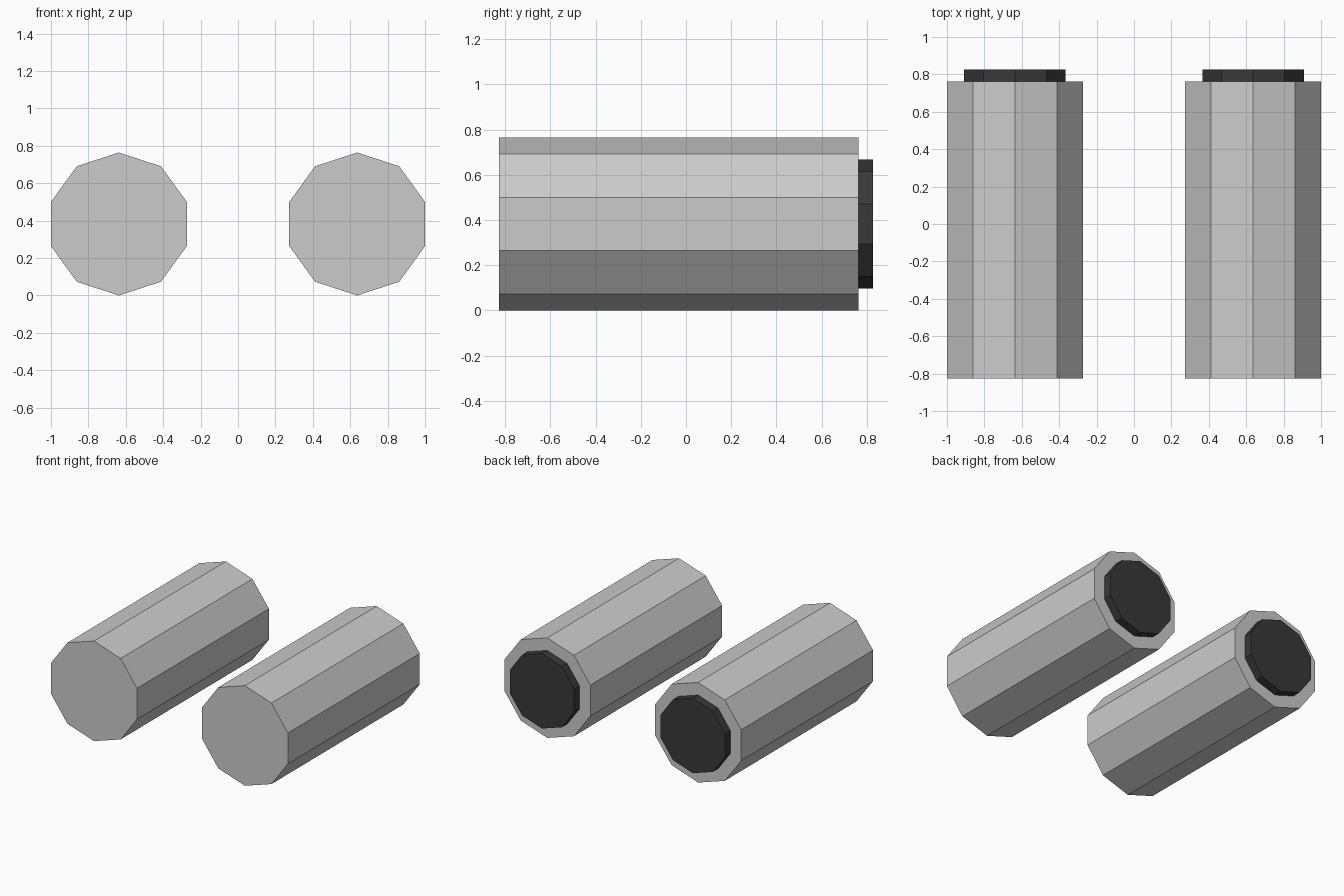
import bpy
from math import pi

if "Cube" in bpy.data.objects:
    bpy.data.objects.remove(bpy.data.objects["Cube"])

SIDES = 10
X, Z = 0.637, 0.382          # axis of each barrel

dark = bpy.data.materials.new("dark_rubber")
dark.diffuse_color = (0.04, 0.04, 0.04, 1)
dark.use_nodes = True
dark.node_tree.nodes["Principled BSDF"].inputs["Base Color"].default_value = dark.diffuse_color


def barrel(name, x, radius, y0, y1, mat=None):
    """Flat-sided cylinder lying along y, with a corner pointing up."""
    bpy.ops.mesh.primitive_cylinder_add(
        vertices=SIDES, radius=radius, depth=y1 - y0,
        location=(x, (y0 + y1) / 2, Z), rotation=(pi / 2, 0, 0))
    ob = bpy.context.object
    ob.name = name
    if mat:
        ob.data.materials.append(mat)
    return ob


for side, s in (("left", -1), ("right", 1)):
    # main grey tube
    barrel(side + "_tube", s * X, 0.382, -0.827, 0.763)
    # dark plug standing proud of the back end
    barrel(side + "_end_plug", s * X, 0.286, 0.743, 0.827, dark)
